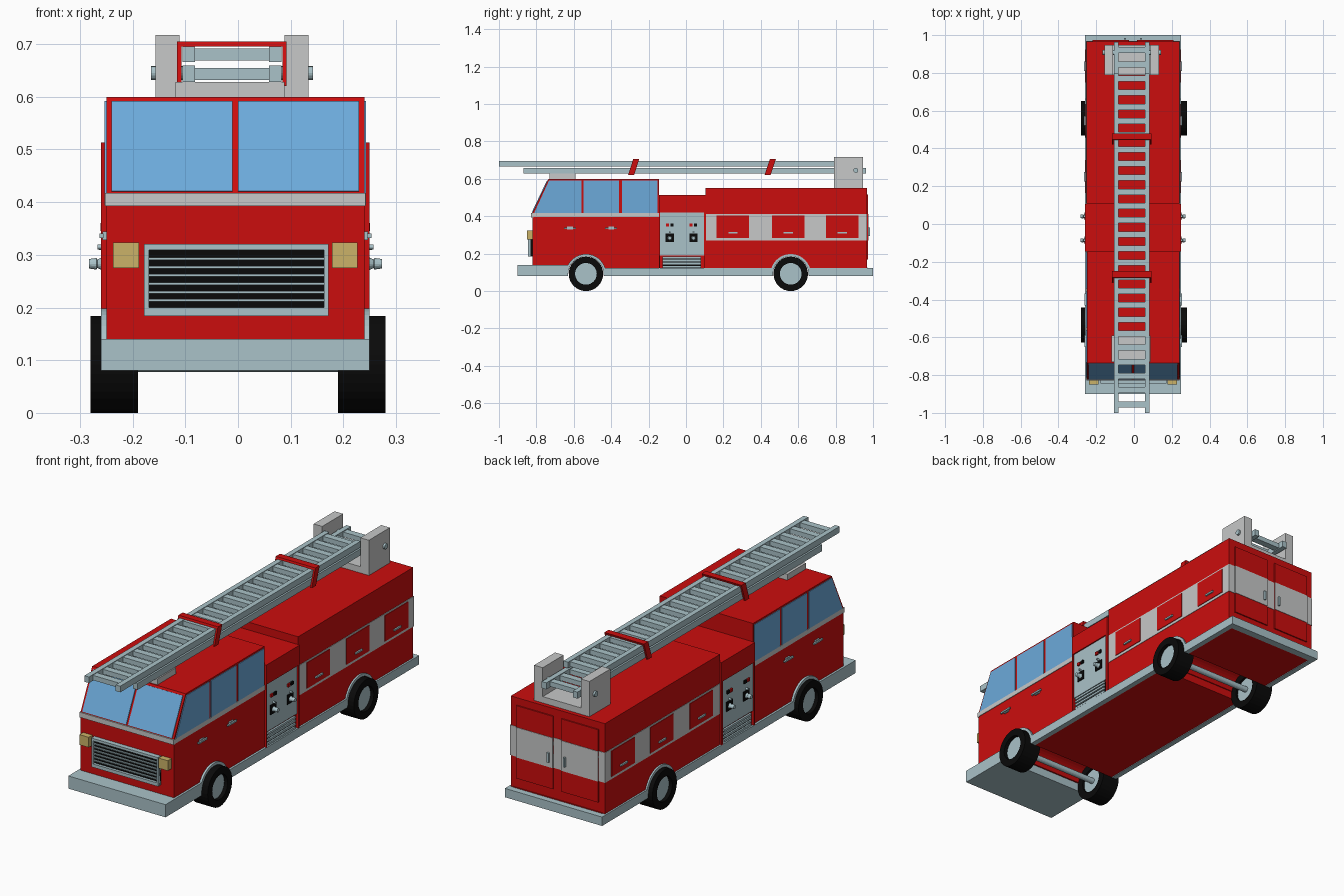
import bpy, bmesh, math

X0 = -0.005      # body centre line
LX = -0.0115     # ladder centre line


def material(name, rgb):
    m = bpy.data.materials.new(name)
    m.diffuse_color = (*rgb, 1)
    return m


RED = material("fire_red", (0.60, 0.004, 0.004))
STEEL = material("pale_steel", (0.40, 0.54, 0.58))
GREY = material("light_grey", (0.57, 0.58, 0.58))
GLASS = material("blue_glass", (0.15, 0.40, 0.70))
BLACK = material("black_rubber", (0.003, 0.003, 0.003))
TAN = material("lamp_tan", (0.60, 0.45, 0.14))


def finish(name, bm, mat):
    bmesh.ops.recalc_face_normals(bm, faces=bm.faces)
    me = bpy.data.meshes.new(name)
    bm.to_mesh(me)
    bm.free()
    me.materials.append(mat)
    ob = bpy.data.objects.new(name, me)
    bpy.context.collection.objects.link(ob)
    return ob


def prism(name, pts, x0, x1, mat):
    """Side profile (y, z) extruded from x0 to x1."""
    bm = bmesh.new()
    f = bm.faces.new([bm.verts.new((x0, y, z)) for y, z in pts])
    r = bmesh.ops.extrude_face_region(bm, geom=[f])
    for v in r["geom"]:
        if isinstance(v, bmesh.types.BMVert):
            v.co.x = x1
    return finish(name, bm, mat)


def box(name, x, y, z, mat):
    return prism(name, [(y[0], z[0]), (y[1], z[0]), (y[1], z[1]), (y[0], z[1])], x[0], x[1], mat)


def lathe(name, prof, cy, cz, mat, n=32, closed=False):
    """Profile (x, radius) turned about an axis parallel to x."""
    bm = bmesh.new()
    rings = []
    for x, r in prof:
        rings.append([bm.verts.new((x, cy + r * math.cos(2 * math.pi * k / n),
                                    cz + r * math.sin(2 * math.pi * k / n))) for k in range(n)])
    pairs = list(zip(rings, rings[1:]))
    if closed:
        pairs.append((rings[-1], rings[0]))
    else:
        bm.faces.new(rings[0])
        bm.faces.new(rings[-1])
    for a, b in pairs:
        for k in range(n):
            bm.faces.new((a[k], a[(k + 1) % n], b[(k + 1) % n], b[k]))
    return finish(name, bm, mat)


def arch(cy, r, z0, n=20):
    """Wheel arch points from the rear foot to the front foot at height z0."""
    a = math.asin((z0 - 0.09) / r)
    return [(cy + r * math.cos(t), 0.09 + r * math.sin(t))
            for t in [a + (math.pi - 2 * a) * k / n for k in range(n + 1)]]


def sx(s, a, b):
    return (X0 + s * a, X0 + s * b)


FW, RW = -0.535, 0.56

# main bodies with arch tunnels
prism("cab", [(-0.822, 0.12), (-0.822, 0.417), (-0.735, 0.6), (-0.145, 0.6), (-0.145, 0.12)]
      + arch(FW, 0.095, 0.12), X0 - 0.245, X0 + 0.245, RED)
box("pump_section", sx(1, -0.243, 0.243), (-0.145, 0.105), (0.12, 0.513), RED)
prism("rear_body", [(0.105, 0.12), (0.105, 0.55), (0.967, 0.55), (0.967, 0.12)]
      + arch(RW, 0.095, 0.12), X0 - 0.247, X0 + 0.247, RED)
box("floor_middle", sx(1, -0.235, 0.235), (-0.44, 0.465), (0.083, 0.125), RED)
box("floor_rear", sx(1, -0.235, 0.235), (0.655, 0.97), (0.083, 0.125), RED)

# bumpers
box("front_bumper", sx(1, -0.255, 0.255), (-0.9, -0.632), (0.08, 0.14), STEEL)
box("rear_bumper", sx(1, -0.255, 0.255), (0.965, 1.0), (0.08, 0.122), STEEL)

# windshield panes on the sloping front
L = math.hypot(0.087, 0.183)
dy, dz = 0.087 / L, 0.183 / L
a, b = (-0.822 + dy * 0.003, 0.417 + dz * 0.003), (-0.735 - dy * 0.011, 0.6 - dz * 0.011)
off = (-dz * 0.004, dy * 0.004)
pane = [a, b, (b[0] + off[0], b[1] + off[1]), (a[0] + off[0], a[1] + off[1])]
for s in (-1, 1):
    prism("windshield", pane, *sx(s, 0.005, 0.235), GLASS)
box("front_trim", sx(1, -0.247, 0.247), (-0.828, -0.815), (0.393, 0.417), GREY)

# grille
gx = (X0 + 0.002 - 0.175, X0 + 0.002 + 0.175)
box("grille_back", gx, (-0.832, -0.82), (0.187, 0.319), BLACK)
for z in ((0.184, 0.2), (0.309, 0.321)):
    box("grille_frame", gx, (-0.845, -0.82), z, STEEL)
for x in ((gx[0], gx[0] + 0.009), (gx[1] - 0.009, gx[1])):
    box("grille_frame", x, (-0.845, -0.82), (0.19, 0.315), STEEL)
for k in range(6):
    z = 0.2135 + k * 0.0158
    box("grille_slat", gx, (-0.84, -0.83), (z - 0.0025, z + 0.0025), STEEL)

for s in (-1, 1):
    # headlights
    box("headlight", sx(s, 0.183, 0.232), (-0.85, -0.82), (0.275, 0.323), TAN)

    # cab side windows, trim and handles
    box("cab_trim", sx(s, 0.24, 0.248), (-0.822, -0.145), (0.395, 0.417), GREY)
    w = sx(s, 0.24, 0.248)
    prism("cab_window", [(-0.812, 0.417), (-0.56, 0.417), (-0.56, 0.592), (-0.732, 0.592)], *w, GLASS)
    for y in ((-0.547, -0.357), (-0.342, -0.152)):
        box("cab_window", w, y, (0.417, 0.592), GLASS)
    for y in (-0.62, -0.4):
        box("door_handle", sx(s, 0.25, 0.258), (y - 0.032, y + 0.032), (0.332, 0.34), STEEL)
        box("handle_mount", sx(s, 0.243, 0.252), (y - 0.015, y + 0.015), (0.328, 0.344), STEEL)

    # skirts and arch rings
    for y in ((-0.438, 0.463), (0.657, 1.0)):
        box("skirt", sx(s, 0.23, 0.255), y, (0.08, 0.122), STEEL)
    for cy in (FW, RW):
        prism("arch_trim", arch(cy, 0.108, 0.085) + arch(cy, 0.095, 0.085)[::-1],
              *sx(s, 0.232, 0.255), STEEL)
        # wheels
        c = sx(s, 0.19, 0.28)
        lathe("tyre", [(s * 0.19, 0.058), (s * 0.19, 0.092), (s * 0.28, 0.092),
                       (s * 0.28, 0.058)], cy, 0.092, BLACK, closed=True)
        lathe("hub", [(s * 0.2, 0.058), (s * 0.262, 0.058)], cy, 0.092, STEEL)

    # pump panel in a red frame
    box("pump_frame_top", sx(s, 0.235, 0.255), (-0.145, 0.105), (0.42, 0.513), RED)
    for y in ((-0.145, -0.138), (0.095, 0.105)):
        box("pump_frame_post", sx(s, 0.235, 0.255), y, (0.12, 0.43), RED)
    box("pump_panel", sx(s, 0.238, 0.249), (-0.138, 0.095), (0.19, 0.42), STEEL)
    box("step_recess", sx(s, 0.238, 0.2445), (-0.125, 0.08), (0.122, 0.182), BLACK)
    for z in (0.13, 0.147, 0.164, 0.179):
        box("step_slat", sx(s, 0.24, 0.252), (-0.125, 0.08), (z - 0.005, z + 0.005), STEEL)
    for y in (-0.087, 0.04):
        box("valve_plate", sx(s, 0.245, 0.253), (y - 0.022, y + 0.022), (0.262, 0.307), BLACK)
        lathe("hose_outlet", [(X0 + s * q, r) for q, r in
              ((0.25, 0.014), (0.262, 0.008), (0.264, 0.011), (0.278, 0.009))], y, 0.283, STEEL, 16)
        lathe("valve_knob", [(X0 + s * 0.25, 0.005), (X0 + s * 0.262, 0.005)], y, 0.315, STEEL, 12)
        box("gauge_red", sx(s, 0.247, 0.256), (y - 0.02, y - 0.004), (0.345, 0.36), RED)
        box("gauge_black", sx(s, 0.247, 0.256), (y + 0.004, y + 0.02), (0.345, 0.36), BLACK)

    # rear side stripe with lockers
    box("side_stripe", sx(s, 0.24, 0.249), (0.108, 0.967), (0.27, 0.413), GREY)
    for y in (0.251, 0.547, 0.836):
        box("locker_door", sx(s, 0.245, 0.252), (y - 0.087, y + 0.087), (0.283, 0.405), RED)
        box("locker_handle", sx(s, 0.25, 0.259), (y - 0.025, y + 0.025), (0.309, 0.317), STEEL)

    # back doors
    d = sx(s, 0.022, 0.215)
    box("back_stripe", sx(s, 0, 0.249), (0.96, 0.969), (0.27, 0.413), GREY)
    box("back_door", d, (0.96, 0.973), (0.17, 0.515), RED)
    box("back_door_stripe", d, (0.965, 0.975), (0.27, 0.413), GREY)
    box("back_door_handle", sx(s, 0.038, 0.047), (0.97, 0.984), (0.295, 0.34), STEEL)

    # ladder mount blocks and rails
    m = (LX + s * 0.1, LX + s * 0.145)
    box("mount_block", m, (0.79, 0.947), (0.545, 0.717), GREY)
    lathe("pivot_pin", [(LX + s * 0.085, 0.013), (LX + s * 0.154, 0.013)], 0.908, 0.645, STEEL, 16)
    rail = (LX + s * 0.07, LX + s * 0.094)
    box("lower_rail", rail, (-0.87, 0.963), (0.628, 0.659), STEEL)
    box("upper_rail", rail, (-1.0, 0.8), (0.666, 0.695), STEEL)

# axles
for cy in (FW, RW):
    lathe("axle", [(-0.21, 0.014), (0.2, 0.014)], cy, 0.092, STEEL, 16)

# ladder rungs
for k in range(26):
    y = -0.955 + k * 0.075
    if y < 0.8:
        box("upper_rung", (LX - 0.075, LX + 0.075), (y - 0.016, y + 0.016), (0.669, 0.692), STEEL)
    if y > -0.86:
        box("lower_rung", (LX - 0.075, LX + 0.075), (y - 0.016, y + 0.016), (0.632, 0.655), STEEL)

# slanted red clamps over the ladder
for y in (-0.31, 0.42):
    for s in (-1, 1):
        prism("clamp_side", [(y, 0.62), (y + 0.032, 0.62), (y + 0.06, 0.705), (y + 0.028, 0.705)],
              LX + s * 0.096, LX + s * 0.104, RED)
    prism("clamp_top", [(y + 0.0247, 0.695), (y + 0.0567, 0.695), (y + 0.06, 0.705), (y + 0.028, 0.705)],
          LX - 0.104, LX + 0.104, RED)

# ladder supports
box("mount_base", (LX - 0.12, LX + 0.12), (0.79, 0.947), (0.545, 0.58), GREY)
box("cab_ladder_rest", (LX - 0.107, LX + 0.1), (-0.73, -0.59), (0.595, 0.628), GREY)
